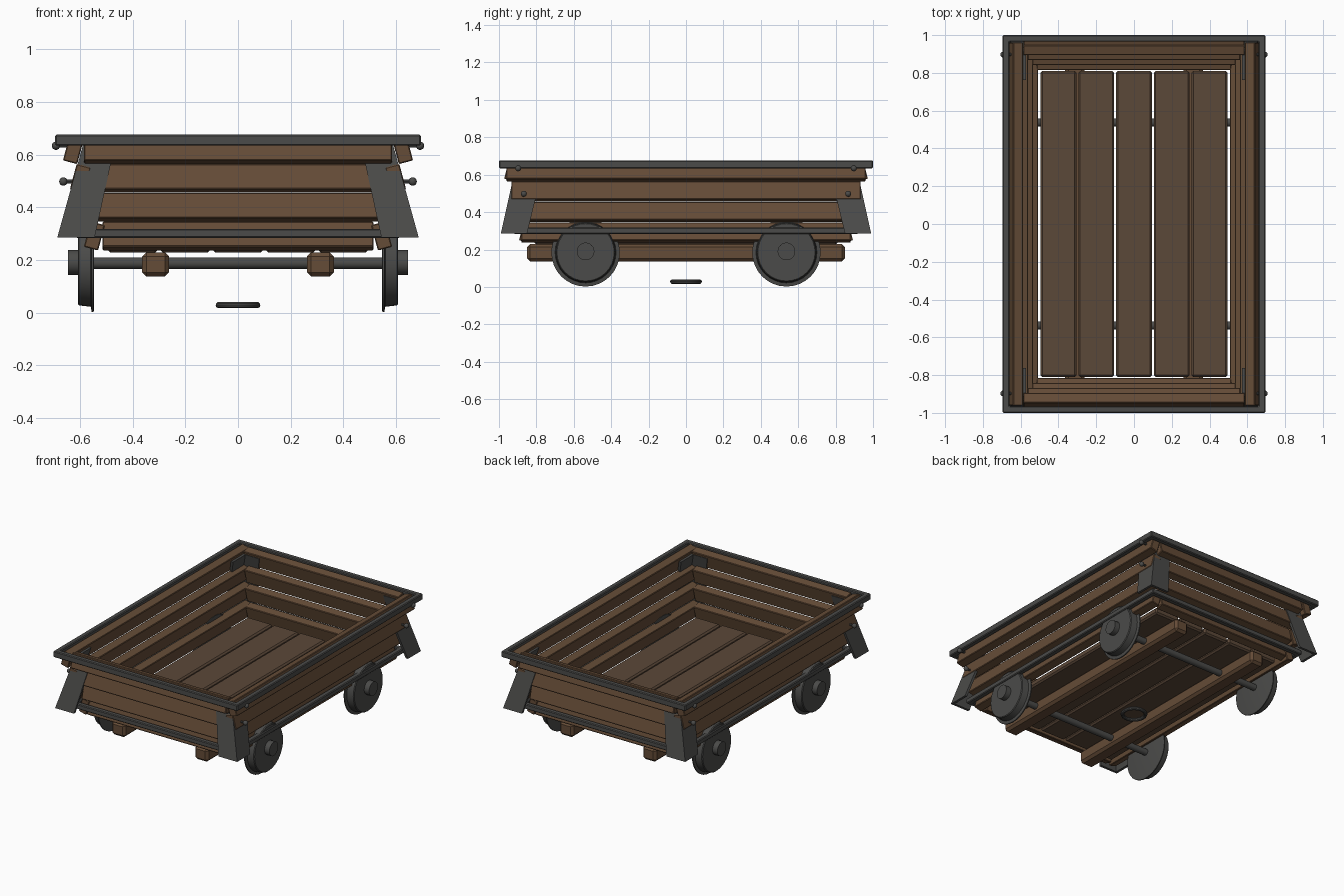
import bpy, bmesh
from math import radians, pi, cos, sin
from mathutils import Matrix, Vector

if "Cube" in bpy.data.objects:
    bpy.data.objects.remove(bpy.data.objects["Cube"])


def material(name, col):
    m = bpy.data.materials.new(name)
    m.diffuse_color = (*col, 1)
    m.use_nodes = True
    m.node_tree.nodes["Principled BSDF"].inputs["Base Color"].default_value = m.diffuse_color
    return m


WOOD = material("wood", (0.13, 0.072, 0.038))
FLOOR = material("floor_wood", (0.105, 0.065, 0.04))
IRON = material("iron", (0.07, 0.07, 0.067))


def finish(name, bm, mat, bevel=0, smooth=False):
    bmesh.ops.recalc_face_normals(bm, faces=bm.faces)
    me = bpy.data.meshes.new(name)
    bm.to_mesh(me)
    bm.free()
    me.materials.append(mat)
    ob = bpy.data.objects.new(name, me)
    bpy.context.collection.objects.link(ob)
    if bevel:
        mod = ob.modifiers.new("bevel", 'BEVEL')
        mod.width = bevel
        mod.segments = 1
    if smooth:
        bpy.ops.object.select_all(action='DESELECT')
        ob.select_set(True)
        bpy.context.view_layer.objects.active = ob
        bpy.ops.object.shade_smooth_by_angle(angle=radians(35))
    return ob


def box(name, size, matrix, mat, bevel):
    bm = bmesh.new()
    bmesh.ops.create_cube(bm, size=1, matrix=matrix @ Matrix.Diagonal((*size, 1)))
    return finish(name, bm, mat, bevel)


def loft(name, rings, mat, bevel=0, smooth=False, closed=False):
    # skin between vertex loops; closed joins last to first, otherwise caps
    bm = bmesh.new()
    vs = [[bm.verts.new(p) for p in r] for r in rings]
    n = len(vs[0])
    for i in range(len(vs) if closed else len(vs) - 1):
        a, b = vs[i], vs[(i + 1) % len(vs)]
        for j in range(n):
            k = (j + 1) % n
            bm.faces.new((a[j], a[k], b[k], b[j]))
    if not closed:
        bm.faces.new(vs[0])
        bm.faces.new(vs[-1])
    return finish(name, bm, mat, bevel, smooth)


def lathe_x(name, profile, y, z, mat, segs=32):
    rings = [[(x, y + r * cos(2 * pi * k / segs), z + r * sin(2 * pi * k / segs))
              for k in range(segs)] for x, r in profile]
    return loft(name, rings, mat, smooth=True)


def frame(name, hx, hy, w, z0, z1):
    rings = []
    for sx, sy in ((1, 1), (-1, 1), (-1, -1), (1, -1)):
        rings.append([(sx * (hx - d), sy * (hy - d), z)
                      for d, z in ((0, z0), (0, z1), (w, z1), (w, z0))])
    return loft(name, rings, IRON, 0.005, closed=True)


# Floor planks
for i in range(5):
    box("floor_plank", (0.19, 1.62, 0.045),
        Matrix.Translation((-0.4 + 0.2 * i, 0, 0.25)), FLOOR, 0.01)

# Wall boards: each leans bottom-outward, rows step outward going up
T, H, A = 0.056, 0.1, radians(15)
up, out = Vector((-sin(A), 0, cos(A))), Vector((cos(A), 0, sin(A)))
for row in range(4):
    z = 0.25 + 0.1095 * row
    for q in range(4):
        is_end = q % 2
        dist = (0.893 if is_end else 0.586) + 0.0265 * row
        half = 0.515 + 0.0235 * row if is_end else 0.88 + 0.027 * row
        c = Vector((dist, 0, z)) + up * H / 2 - out * T / 2
        m = Matrix.Rotation(q * pi / 2, 4, 'Z') @ Matrix.Translation(c) @ Matrix.Rotation(-A, 4, 'Y')
        box("end_board" if is_end else "side_board", (T, 2 * half, H), m, WOOD, 0.004)

# Iron rim and lower band
frame("top_rim", 0.695, 1.0, 0.035, 0.634, 0.676)
frame("lower_band", 0.617, 0.922, 0.035, 0.284, 0.318)

# Under-frame beams
for s in (-1, 1):
    box("chassis_beam", (0.102, 1.7, 0.092),
        Matrix.Translation((s * 0.313, 0, 0.183)), WOOD, 0.016)

# Corner plates and bolts
for sx in (-1, 1):
    for sy in (-1, 1):
        rings = []
        for cx, cy, ix, iy, z in ((0.687, 0.99, 0.545, 0.85, 0.285),
                                  (0.588, 0.911, 0.467, 0.763, 0.642)):
            t = 0.017
            rings.append([(sx * x, sy * y, z) for x, y in (
                (cx, cy), (ix, cy), (ix, cy - t), (cx - t, cy - t), (cx - t, iy), (cx, iy))])
        loft("corner_plate", rings, IRON)
        for x, y, z in ((0.664, 0.867, 0.498), (0.692, 0.897, 0.634)):
            bm = bmesh.new()
            bmesh.ops.create_uvsphere(bm, u_segments=12, v_segments=8, radius=0.016,
                                      matrix=Matrix.Translation((sx * x, sy * y, z)))
            finish("bolt_head", bm, IRON, smooth=True)
            lathe_x("bolt_shaft", [(sx * (x - 0.06), 0.007), (sx * x, 0.007)], sy * y, z, IRON, 8)

# Axles, flanged wheels and hubs
for y in (-0.537, 0.537):
    lathe_x("axle", [(-0.56, 0.022), (0.56, 0.022)], y, 0.188, IRON, 16)
    for s in (-1, 1):
        lathe_x("wheel", [(s * x, r) for x, r in (
            (0.547, 0.174), (0.549, 0.183), (0.556, 0.183), (0.56, 0.163), (0.604, 0.158), (0.609, 0.153))],
            y, 0.185, IRON)
        lathe_x("wheel_hub", [(s * 0.6, 0.047), (s * 0.646, 0.047)], y, 0.19, IRON)

# Coupling ring under the middle
rings = [[((0.073 + 0.012 * cos(b)) * cos(a), (0.073 + 0.012 * cos(b)) * sin(a), 0.028 + 0.012 * sin(b))
          for b in (2 * pi * j / 10 for j in range(10))] for a in (2 * pi * i / 32 for i in range(32))]
loft("coupling_ring", rings, IRON, smooth=True, closed=True)
